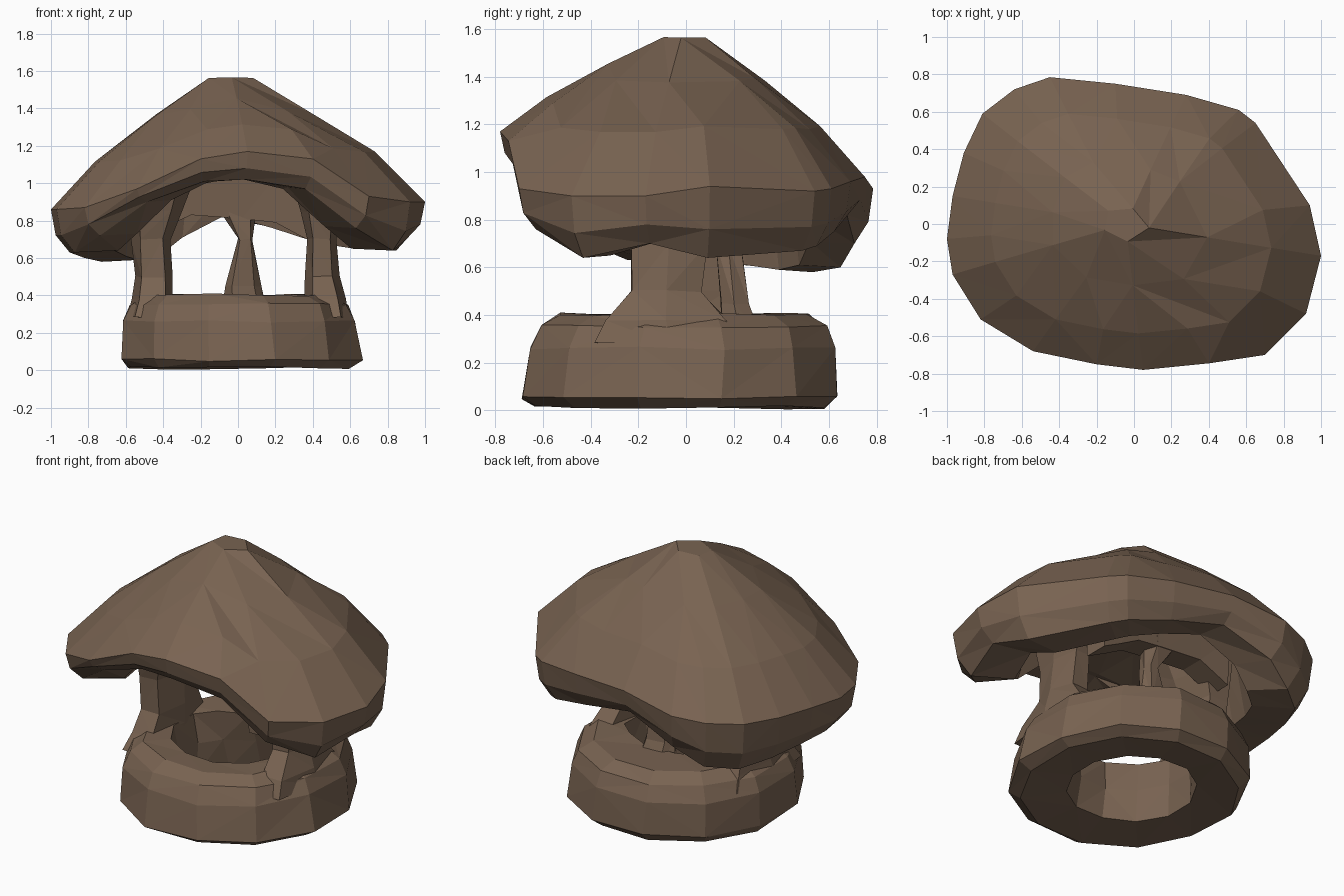
import bpy, bmesh, math, random
from mathutils import Vector

if "Cube" in bpy.data.objects:
    bpy.data.objects.remove(bpy.data.objects["Cube"])
random.seed(4)

brown = bpy.data.materials.new("earthy brown")
brown.diffuse_color = (0.19, 0.125, 0.083, 1)
brown.use_nodes = True
brown.node_tree.nodes["Principled BSDF"].inputs["Base Color"].default_value = brown.diffuse_color


def loft(name, rings, jitter=0.0, loop=False):
    """Join equal-length rings of points into a faceted, triangulated skin."""
    bm = bmesh.new()
    vr = []
    for ring in rings:
        vr.append([bm.verts.new(Vector(p) + Vector(
            [random.uniform(-jitter, jitter) for _ in range(3)])) for p in ring])
    n = len(vr[0])
    pairs = list(zip(vr, vr[1:])) + ([(vr[-1], vr[0])] if loop else [])
    for a, b in pairs:
        for i in range(n):
            j = (i + 1) % n
            # alternate the diagonals for an irregular carved look
            if random.random() < 0.5:
                bm.faces.new((a[i], a[j], b[j]))
                bm.faces.new((a[i], b[j], b[i]))
            else:
                bm.faces.new((a[i], a[j], b[i]))
                bm.faces.new((a[j], b[j], b[i]))
    if not loop:
        bm.faces.new(vr[0])
        bm.faces.new(vr[-1])
    # snapped points fuse into larger facets
    bmesh.ops.remove_doubles(bm, verts=bm.verts, dist=1e-5)
    bmesh.ops.recalc_face_normals(bm, faces=bm.faces)
    me = bpy.data.meshes.new(name)
    bm.to_mesh(me)
    bm.free()
    me.materials.append(brown)
    ob = bpy.data.objects.new(name, me)
    bpy.context.collection.objects.link(ob)
    return ob


# Cap: rim outline as x, y, height of widest crease, height of lower edge
rim = [(1, -.17, .90, .70), (.94, .10, .94, .64), (.65, .54, .92, .67),
       (.56, .61, .93, .69), (.28, .69, .96, .75), (-.10, .75, .98, .82),
       (-.45, .785, .93, .70), (-.64, .72, .91, .60), (-.81, .59, .90, .58),
       (-.91, .38, .89, .60), (-.97, .15, .88, .62), (-1, -.08, .86, .63),
       (-.97, -.27, .86, .63), (-.82, -.51, .87, .72), (-.54, -.68, .97, .90),
       (-.20, -.75, 1.13, 1.01), (.05, -.78, 1.17, 1.02),
       (.40, -.745, 1.13, .97), (.70, -.70, .93, .76), (.92, -.48, .90, .64)]
APEX = 1.57


def upper(scale, frac, side=0.0, step=1):
    pts = []
    for i in range(len(rim)):
        x, y, c, _ = rim[i // step * step]
        f = frac + (side if x > .5 else 0)
        pts.append((x * scale - .04 * f, y * scale, c + (APEX - c) * f))
    return pts


def under(scale, height):
    return [(x * scale, y * scale, height(c, l)) for x, y, c, l in rim]


loft("cap", [
    upper(.12, .99, step=4), upper(.42, .71, step=2), upper(.75, .36, .04),
    upper(1, 0),
    under(.975, lambda c, l: l + (c - l) * .4),
    under(.90, lambda c, l: l),
    under(.66, lambda c, l: l + .01),
    under(.60, lambda c, l: max(l, .97)),
    under(.25, lambda c, l: 1.02)])

# Base: hollow ring with an open shaft, leaning slightly forward at the foot
SIDES = 12


def circle(r, z, cx=0.0, cy=-0.01, back=1.0):
    pts = []
    for i in range(SIDES):
        t = 2 * math.pi * (i + .5) / SIDES
        x, y = cx + r * math.cos(t), cy + r * 1.03 * math.sin(t)
        pts.append((x, y * back if y > .2 else y, z))
    return pts


loft("base_ring", [
    circle(.36, .03, .01), circle(.61, .012, .01, -.025),
    circle(.665, .055, .02, -.025), circle(.645, .26, .005, -.015),
    circle(.60, .355, .005), circle(.52, .405), circle(.37, .40, back=.68),
    circle(.345, .22, back=.9)], jitter=.008, loop=True)


# Pillars: lofted from six-sided sections (z, x0, x1, y0, y1)
def pillar(name, sections):
    rings = []
    for z, x0, x1, y0, y1 in sections:
        ym, q = (y0 + y1) / 2, (x1 - x0) * .2
        rings.append([(x0 + q, y0, z), (x1 - q, y0, z), (x1, ym, z),
                      (x1 - q, y1, z), (x0 + q, y1, z), (x0, ym, z)])
    loft(name, rings, jitter=.006)


pillar("right_pillar", [(.28, .37, .59, -.38, .24), (.38, .35, .58, -.34, .17),
                        (.50, .36, .54, -.23, .06), (.70, .37, .53, -.23, .09),
                        (.85, .34, .54, -.26, .16), (1.02, .29, .56, -.30, .22)])
pillar("left_pillar", [(.28, -.59, -.37, -.34, .28), (.38, -.57, -.35, -.28, .24),
                       (.50, -.55, -.35, -.21, .18), (.70, -.57, -.36, -.21, .18),
                       (.85, -.58, -.30, -.25, .22), (1.02, -.59, -.24, -.30, .26)])
pillar("back_strut", [(.34, -.08, .15, .15, .30), (.45, -.07, .13, .15, .26),
                      (.70, 0, .08, .13, .23), (.82, -.08, .10, .13, .28),
                      (1.0, -.10, .14, .13, .30)])

# Lintel bridging the pillars above the rear windows (x, lower height)
loft("back_lintel", [[(x, .13, z), (x, .28, z), (x, .30, 1.03), (x, .11, 1.03)]
                     for x, z in ((-.45, .74), (-.25, .83), (.02, .81),
                                  (.20, .79), (.33, .72), (.45, .66))])
